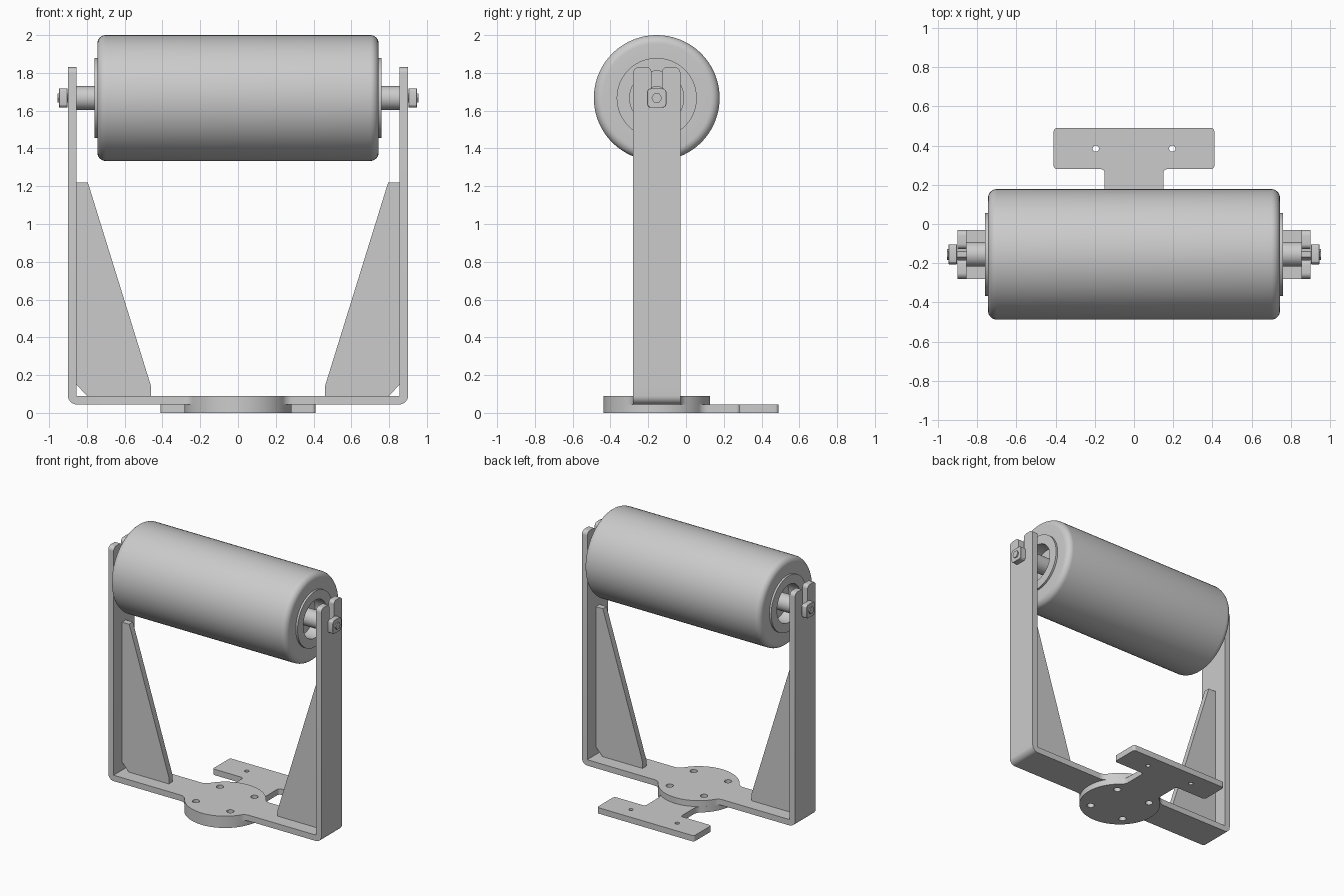
import bpy, bmesh, math
from mathutils import Matrix, Vector

cube = bpy.data.objects.get("Cube")
if cube:
    bpy.data.objects.remove(cube, do_unlink=True)

T = 0.045            # sheet thickness
YC, ZC = -0.155, 1.667   # roller axis
ARM = 0.125          # half width of the bracket strip
DISK = 0.283         # base disk radius
FILLET = 0.06

steel = bpy.data.materials.new("grey_steel")
steel.use_nodes = True
GREY = (0.6, 0.6, 0.6, 1)
steel.diffuse_color = GREY
steel.node_tree.nodes["Principled BSDF"].inputs["Base Color"].default_value = GREY

FLAT = Matrix.Identity(3)
SIDE = Matrix(((0, 0, 1), (1, 0, 0), (0, 1, 0)))    # outline in y-z
FRONT = Matrix(((1, 0, 0), (0, 0, -1), (0, 1, 0)))  # outline in x-z


def finish(name, bm, mirror=False):
    bmesh.ops.remove_doubles(bm, verts=bm.verts, dist=0.0002)
    bmesh.ops.recalc_face_normals(bm, faces=bm.faces)
    mesh = bpy.data.meshes.new(name)
    bm.to_mesh(mesh)
    bm.free()
    mesh.materials.append(steel)
    obj = bpy.data.objects.new(name, mesh)
    bpy.context.collection.objects.link(obj)
    bpy.ops.object.select_all(action='DESELECT')
    obj.select_set(True)
    bpy.context.view_layer.objects.active = obj
    bpy.ops.object.shade_smooth_by_angle(angle=math.radians(30))
    if mirror:
        obj.modifiers.new("Mirror", 'MIRROR')
    return obj


def plate(name, loops, thick, centre, basis=FLAT, mirror=False):
    """Extrude closed outlines (inner loops become holes)."""
    curve = bpy.data.curves.new(name + "_outline", 'CURVE')
    curve.dimensions = '2D'
    curve.fill_mode = 'BOTH'
    curve.extrude = thick / 2
    for loop in loops:
        s = curve.splines.new('POLY')
        s.points.add(len(loop) - 1)
        for p, (u, v) in zip(s.points, loop):
            p.co = (u, v, 0, 1)
        s.use_cyclic_u = True
    tmp = bpy.data.objects.new(name + "_outline", curve)
    bpy.context.collection.objects.link(tmp)
    dg = bpy.context.evaluated_depsgraph_get()
    mesh = bpy.data.meshes.new_from_object(tmp.evaluated_get(dg))
    bm = bmesh.new()
    bm.from_mesh(mesh)
    bpy.data.objects.remove(tmp)
    bpy.data.curves.remove(curve)
    bpy.data.meshes.remove(mesh)
    bm.transform(Matrix.Translation(centre) @ basis.to_4x4())
    return finish(name, bm, mirror)


def lathe(name, profile, steps=72):
    """Spin an (x, radius) profile about the roller axis, mirrored in x."""
    bm = bmesh.new()
    vs = [bm.verts.new((x, YC, ZC + r)) for x, r in profile]
    es = [bm.edges.new(pair) for pair in zip(vs, vs[1:])]
    bmesh.ops.spin(bm, geom=vs + es, cent=(0, YC, ZC), axis=(1, 0, 0),
                   angle=math.tau, steps=steps)
    return finish(name, bm, True)


def arc(cx, cy, r, a0, a1, n=10):
    return [(cx + r * math.cos(a0 + (a1 - a0) * i / n),
             cy + r * math.sin(a0 + (a1 - a0) * i / n)) for i in range(n + 1)]


def circle(cx, cy, r, n=24):
    return arc(cx, cy, r, 0, math.tau, n)[:-1]


def rounded(points, n=6):
    """Round the corners of a polygon given as (u, v, radius)."""
    out = []
    for i, (u, v, r) in enumerate(points):
        p = Vector((u, v))
        if r == 0:
            out.append((u, v))
            continue
        a = (Vector(points[i - 1][:2]) - p).normalized()
        b = (Vector(points[(i + 1) % len(points)][:2]) - p).normalized()
        half = a.angle(b) / 2
        c = p + (a + b).normalized() * (r / math.sin(half))
        d = r / math.tan(half)
        s, e = p + a * d - c, p + b * d - c
        for k in range(n + 1):
            w = c + s.lerp(e, k / n).normalized() * r
            out.append((w.x, w.y))
    return out


def disk_to_bar(h):
    """Quarter outline: disk side, fillet, bar edge running along +u."""
    d = DISK + FILLET
    cu, cv = math.sqrt(d * d - (h + FILLET) ** 2), h + FILLET
    t = math.atan2(cv, cu)
    return (arc(0, 0, DISK, math.pi / 2, t, 14)
            + arc(cu, cv, FILLET, t + math.pi, 1.5 * math.pi, 8)[1:])


bolt_holes = [circle(sx * 0.145, sy * 0.145, 0.026) for sx in (-1, 1) for sy in (-1, 1)]

# Bracket base strip with widened disk
quarter = disk_to_bar(ARM) + [(0.82, ARM)]
right = quarter + [(u, -v) for u, v in reversed(quarter)]
left = [(-u, v) for u, v in reversed(right)]
plate("bracket_base", [right[:-1] + left[:-1]] + bolt_holes, T, (0, YC, 1.5 * T))

# Lower T-shaped mounting plate: disk, neck and wide head
HEAD0, HEAD1, HW, NECK = 0.28 - YC, 0.49 - YC, 0.41, 0.15
head = rounded([(NECK, 0.3, 0), (NECK, HEAD0, 0.02), (HW, HEAD0, 0.018),
                (HW, HEAD1, 0.018), (0, HEAD1, 0)])[1:]
neck = [(v, u) for u, v in disk_to_bar(NECK)]
half = arc(0, 0, DISK, -math.pi / 2, 0, 24)[:-1] + neck + head
outline = half + [(-u, v) for u, v in reversed(half[1:-1])]
screw_holes = [circle(s * 0.195, 0.385 - YC, 0.016) for s in (-1, 1)]
plate("mounting_plate", [outline] + bolt_holes + screw_holes, T, (0, YC, T / 2))

# Bent corners joining base and arms
IN, OUT = 0.855, 0.90
bend = rounded([(0.82, T, 0), (OUT, T, T), (OUT, 0.15, 0),
                (IN, 0.15, 0), (IN, 2 * T, 0), (0.82, 2 * T, 0)])
plate("bracket_bend", [bend], 2 * ARM, (0, YC, 0), FRONT, True)

# Upright arms with an open slot for the shaft
SLOT, TOP = 0.028, 1.83
prong = rounded([(ARM, ZC, 0), (ARM, TOP, 0.03), (SLOT, TOP, 0.025), (SLOT, ZC, 0)])[1:-1]
arm = ([(-ARM, 0.15), (ARM, 0.15)] + prong + arc(0, ZC, SLOT, 0, -math.pi, 12)
       + [(-u, v) for u, v in reversed(prong)])
arm = [(u + YC, v) for u, v in arm]
plate("bracket_arm", [arm], T, ((IN + OUT) / 2, 0, 0), SIDE, True)

# Stiffening gussets
gusset = [(IN, 0.15), (IN, 1.22), (0.795, 1.22), (0.46, 0.14), (0.46, 2 * T), (0.80, 2 * T)]
plate("gusset", [gusset], T, (0, YC, 0), FRONT, True)

# Roller with rounded rims, end collars and recessed ends
R, END, RIM = 0.333, 0.745, 0.045
lathe("roller", [(0, R)] + arc(END - RIM, R - RIM, RIM, math.pi / 2, 0, 8)
      + [(END, 0.212), (0.76, 0.212), (0.76, 0.143), (0.66, 0.143), (0.66, 0.05)])

# Shaft and its narrow threaded ends
lathe("shaft", [(0, 0.063), (IN, 0.063), (IN, 0)], 40)
hexagon = circle(0, 0, 0.028, 6)
plate("shaft_end", [hexagon], 0.11, (0.9, YC, ZC), SIDE, True)

# Retaining nuts
N = 0.051
nut_shape = rounded([(-N, -N, 0.02), (N, -N, 0.02), (N, N, 0.02), (-N, N, 0.02)], 3)
nut = plate("retaining_nut", [nut_shape], 0.043, (0.925, YC, ZC), SIDE, True)
bevel = nut.modifiers.new("Bevel", 'BEVEL')
bevel.width = 0.006
bevel.limit_method = 'ANGLE'
bevel.angle_limit = math.radians(60)
